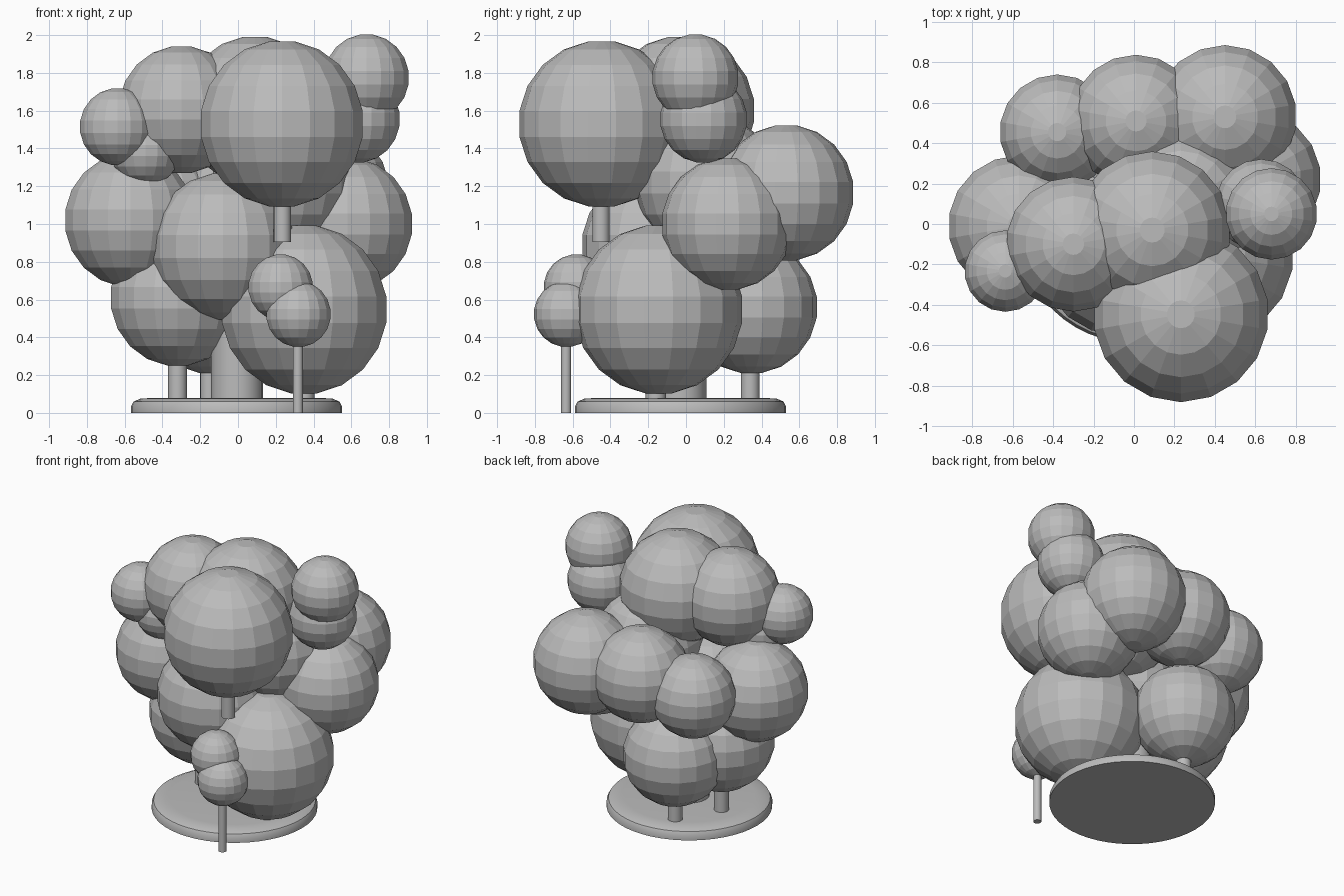
import bpy, math

if "Cube" in bpy.data.objects:
    bpy.data.objects.remove(bpy.data.objects["Cube"])

grey = bpy.data.materials.new("plain grey")
grey.diffuse_color = (0.5, 0.5, 0.5, 1)
grey.use_nodes = True
grey.node_tree.nodes["Principled BSDF"].inputs["Base Color"].default_value = grey.diffuse_color


def revolve(name, profile, center, segs, smooth=False):
    """Spin (radius, z) points, bottom to top, round a vertical axis; flat caps."""
    verts, faces = [], []
    for r, z in profile:
        for i in range(segs):
            a = -math.pi / 2 + 2 * math.pi * i / segs
            verts.append((r * math.cos(a), r * math.sin(a), z))
    n = len(profile)
    for k in range(n - 1):
        for i in range(segs):
            j = (i + 1) % segs
            faces.append((k * segs + i, k * segs + j,
                          (k + 1) * segs + j, (k + 1) * segs + i))
    faces.append(tuple(reversed(range(segs))))
    faces.append(tuple(range((n - 1) * segs, n * segs)))
    me = bpy.data.meshes.new(name)
    me.from_pydata(verts, [], faces)
    me.materials.append(grey)
    ob = bpy.data.objects.new(name, me)
    ob.location = center
    bpy.context.collection.objects.link(ob)
    if smooth:
        bpy.context.view_layer.objects.active = ob
        ob.select_set(True)
        bpy.ops.object.shade_smooth_by_angle(angle=math.radians(35))
        ob.select_set(False)
    return ob


def ball(name, x, y, z, r):
    """Faceted ball with small flat caps."""
    lats = [math.radians(-81 + 18 * i) for i in range(10)]
    revolve(name, [(r * 1.005 * math.cos(t), r * 1.01 * math.sin(t)) for t in lats],
            (x, y, z), 18)


def stem(name, x, y, z0, z1, r):
    revolve(name, [(r, z0), (r, z1)], (x, y, 0), 20, True)


# Round base plate with a softened rim
revolve("base_plate", [(0.558, 0), (0.558, 0.035), (0.545, 0.06), (0.51, 0.075), (0.44, 0.08)],
        (-0.008, -0.029, 0), 48, True)

# Trunk and stems
stem("trunk", -0.005, -0.03, 0.04, 1.2, 0.138)
stem("left_stem", -0.32, 0.04, 0.05, 0.6, 0.05)
stem("back_stem", -0.15, 0.34, 0.05, 0.55, 0.05)
stem("right_stem", 0.35, -0.16, 0.05, 0.55, 0.055)
stem("front_thin_stem", 0.317, -0.635, 0.0, 0.5, 0.027)
stem("upper_front_stem", 0.235, -0.45, 0.905, 1.5, 0.046)

# Foliage balls: x, y, z, radius
balls = {
    "lower_right_ball": (0.35, -0.145, 0.547, 0.445),
    "lower_left_ball": (-0.32, 0.04, 0.61, 0.36),
    "lower_back_ball": (-0.15, 0.345, 0.56, 0.35),
    "middle_front_ball": (-0.08, -0.165, 0.88, 0.387),
    "middle_left_ball": (-0.57, -0.01, 1.02, 0.352),
    "middle_right_ball": (0.58, 0.22, 1.0, 0.348),
    "middle_back_right_ball": (0.45, 0.53, 1.165, 0.358),
    "middle_back_ball": (0.01, 0.51, 1.18, 0.33),
    "middle_back_left_ball": (-0.38, 0.455, 1.1, 0.287),
    "core_ball": (0.23, 0.1, 1.22, 0.37),
    "top_front_ball": (0.232, -0.447, 1.53, 0.438),
    "top_center_ball": (0.09, -0.03, 1.6, 0.392),
    "top_left_ball": (-0.3, -0.1, 1.605, 0.336),
    "small_right_upper_ball": (0.68, 0.05, 1.775, 0.228),
    "small_right_lower_ball": (0.63, 0.093, 1.555, 0.23),
    "small_left_upper_ball": (-0.637, -0.233, 1.515, 0.203),
    "small_left_lower_ball": (-0.49, -0.18, 1.39, 0.187),
    "small_front_upper_ball": (0.226, -0.58, 0.665, 0.173),
    "small_front_lower_ball": (0.32, -0.632, 0.523, 0.173),
}
for name, spec in balls.items():
    ball(name, *spec)
